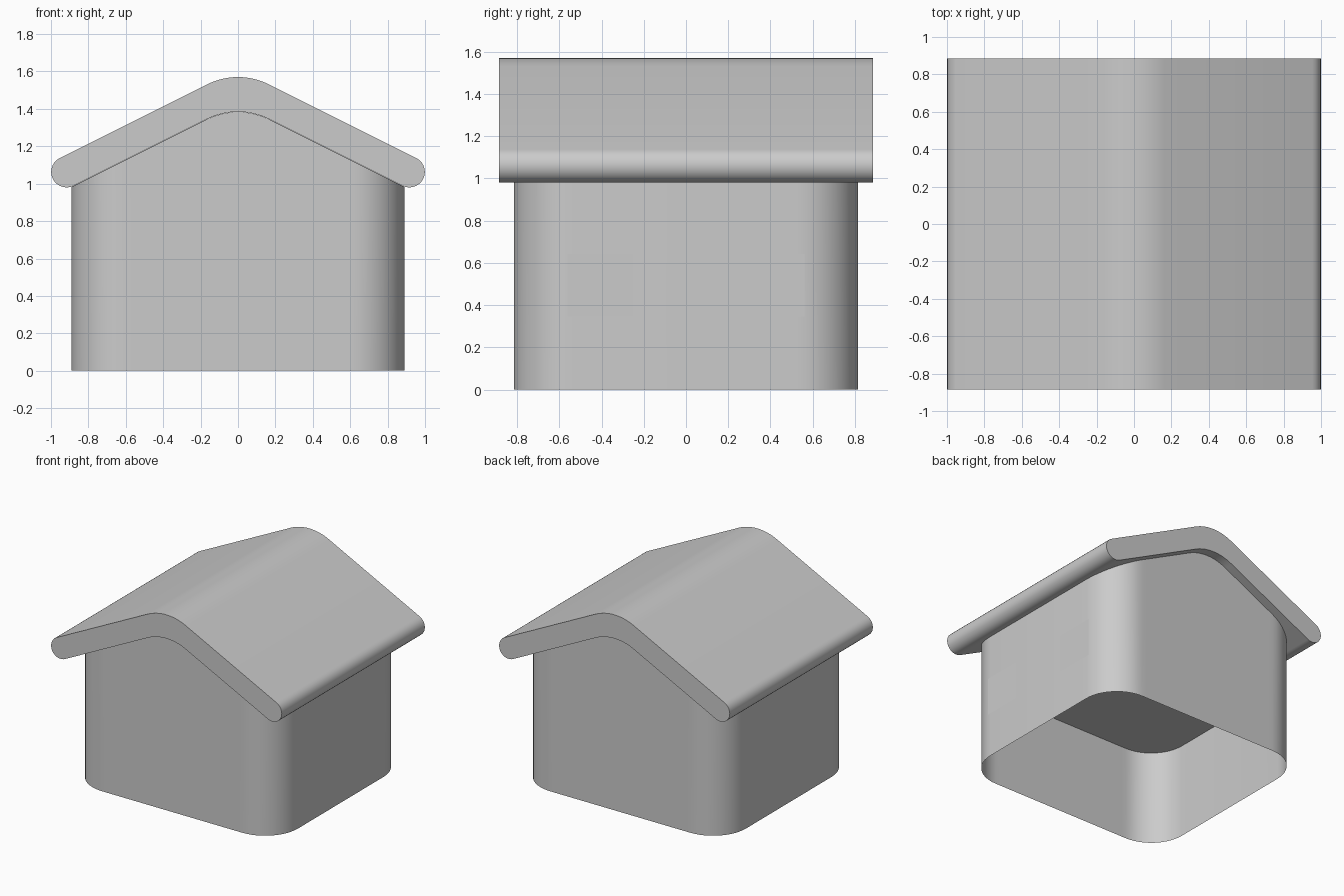
import bpy, bmesh, math
from mathutils import Matrix

cube = bpy.data.objects.get("Cube")
if cube:
    bpy.data.objects.remove(cube, do_unlink=True)

# Single plain grey
grey = bpy.data.materials.new("plain grey")
grey.use_nodes = True
colour = (0.6, 0.6, 0.6, 1)
grey.diffuse_color = colour
grey.node_tree.nodes["Principled BSDF"].inputs["Base Color"].default_value = colour

HALF_W, HALF_D, CORNER = 0.891, 0.815, 0.285   # wall plan
PITCH = math.atan(0.5)                         # roof slope
RIDGE_R = 0.37                                 # ridge rounding
TIP_X, TIP_Z, TIP_R = 0.916, 1.063, 0.083      # rounded eave
ROOF_D = 0.885
CEILING_Z = 0.74
MID_APEX = TIP_Z + TIP_X * math.tan(PITCH)
HALF_T = TIP_R / math.cos(PITCH)


def finish(name, bm, smooth=True):
    if smooth:
        bmesh.ops.recalc_face_normals(bm, faces=bm.faces)
    mesh = bpy.data.meshes.new(name)
    bm.to_mesh(mesh)
    bm.free()
    mesh.materials.append(grey)
    obj = bpy.data.objects.new(name, mesh)
    bpy.context.collection.objects.link(obj)
    if smooth:
        bpy.ops.object.select_all(action='DESELECT')
        obj.select_set(True)
        bpy.context.view_layer.objects.active = obj
        bpy.ops.object.shade_smooth_by_angle(angle=math.radians(30))


def ridge_arc(apex, steps=16):
    """Rounded ridge points from left to right below a sharp apex."""
    centre = apex - RIDGE_R / math.cos(PITCH)
    angles = [PITCH * (2 * i / steps - 1) for i in range(steps + 1)]
    return [(RIDGE_R * math.sin(a), centre + RIDGE_R * math.cos(a)) for a in angles]


def eave_arc(steps=14):
    """Half-round eave tip from the upper to the lower roof surface."""
    start = math.pi / 2 - PITCH
    angles = [start - math.pi * i / steps for i in range(steps + 1)]
    return [(TIP_X + TIP_R * math.cos(a), TIP_Z + TIP_R * math.sin(a)) for a in angles]


def underside(x):
    """Height of the roof underside at x."""
    apex = MID_APEX - HALF_T
    if abs(x) < RIDGE_R * math.sin(PITCH):
        return apex - RIDGE_R / math.cos(PITCH) + math.sqrt(RIDGE_R ** 2 - x * x)
    return apex - abs(x) * math.tan(PITCH)


# Roof: bent slab with rounded ridge and eaves
right_eave = eave_arc()
left_eave = [(-x, z) for x, z in reversed(right_eave)]
profile = (ridge_arc(MID_APEX + HALF_T) + right_eave
           + ridge_arc(MID_APEX - HALF_T)[::-1] + left_eave)
bm = bmesh.new()
end = bm.faces.new([bm.verts.new((x, -ROOF_D, z)) for x, z in profile])
ext = bmesh.ops.extrude_face_region(bm, geom=[end], use_keep_orig=True)
moved = [v for v in ext["geom"] if isinstance(v, bmesh.types.BMVert)]
bmesh.ops.translate(bm, verts=moved, vec=(0, 2 * ROOF_D, 0))
finish("roof", bm)

# Plan columns: x position and half depth, with rounded corners
STEPS = 12
corner = []
for i in range(STEPS + 1):
    a = math.pi / 2 * i / STEPS
    corner.append((-HALF_W + CORNER * (1 - math.cos(a)),
                   HALF_D - CORNER * (1 - math.sin(a))))
inner = HALF_W - CORNER
straight = [(-inner + 2 * inner * i / 32, HALF_D) for i in range(1, 32)]
columns = corner + straight + [(-x, d) for x, d in reversed(corner)]


def strip(bm, first, second):
    for i in range(len(first) - 1):
        bm.faces.new((first[i], second[i], second[i + 1], first[i + 1]))


def row(bm, side, height):
    return [bm.verts.new((x, side * d, height(x))) for x, d in columns]


# Walls: rounded shell, open below, rising to the roof
bm = bmesh.new()
bottom = {s: row(bm, s, lambda x: 0) for s in (-1, 1)}
top = {s: row(bm, s, lambda x: underside(x) - 0.001) for s in (-1, 1)}
for s in (-1, 1):
    strip(bm, bottom[s], top[s])
for k in (0, -1):
    bm.faces.new((bottom[-1][k], bottom[1][k], top[1][k], top[-1][k]))
strip(bm, top[-1], top[1])
finish("walls", bm)

# Flat ceiling inside, facing down
bm = bmesh.new()
strip(bm, row(bm, 1, lambda x: CEILING_Z), row(bm, -1, lambda x: CEILING_Z))
bmesh.ops.reverse_faces(bm, faces=[f for f in bm.faces if f.normal.z > 0])
finish("ceiling", bm, smooth=False)

# Windows: flat panes just outside the walls, two on every side
WIN_Z, WIN_W, WIN_H, OFFSET, GAP = 0.495, 0.31, 0.295, 0.405, 0.002
WALLS = {"front": HALF_D, "left": HALF_W, "back": HALF_D, "right": HALF_W}
for turn, (wall, distance) in enumerate(WALLS.items()):
    for number, off in enumerate((-OFFSET, OFFSET), 1):
        bm = bmesh.new()
        bmesh.ops.create_grid(bm, x_segments=1, y_segments=1, size=0.5)
        place = (Matrix.Rotation(turn * math.pi / 2, 4, 'Z')
                 @ Matrix.Translation((off, -distance - GAP, WIN_Z))
                 @ Matrix.Rotation(math.pi / 2, 4, 'X')
                 @ Matrix.Diagonal((WIN_W, WIN_H, 1, 1)))
        bmesh.ops.transform(bm, matrix=place, verts=bm.verts)
        finish(f"{wall}_window_{number}", bm, smooth=False)
